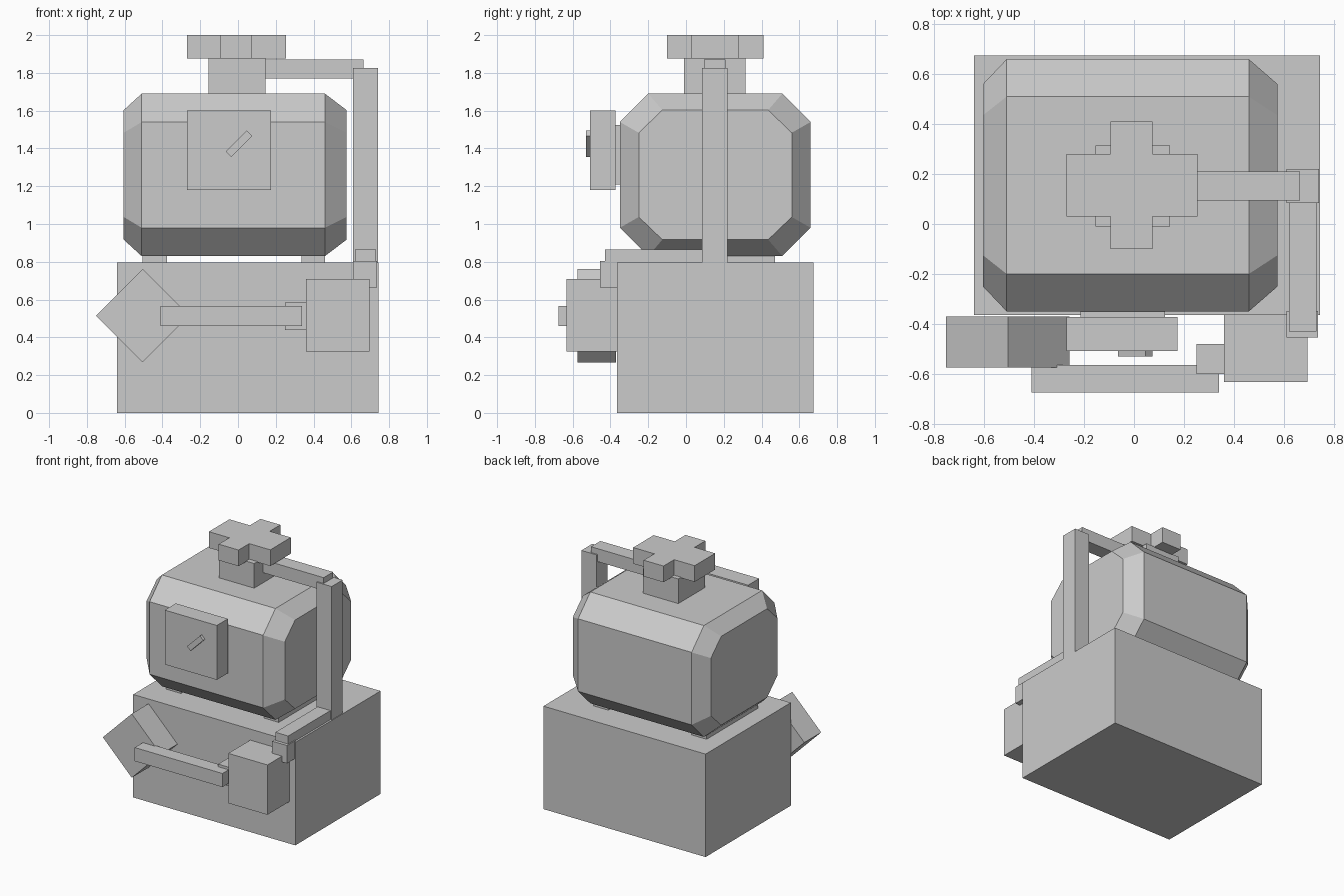
import bpy, bmesh, math
from mathutils import Matrix

default = bpy.data.objects.get("Cube")
if default:
    bpy.data.objects.remove(default, do_unlink=True)

grey = bpy.data.materials.new("plain_grey")
grey.use_nodes = True
grey.diffuse_color = (0.6, 0.6, 0.6, 1)
grey.node_tree.nodes["Principled BSDF"].inputs["Base Color"].default_value = (0.6, 0.6, 0.6, 1)


def finish(name, bm):
    bmesh.ops.recalc_face_normals(bm, faces=bm.faces)
    mesh = bpy.data.meshes.new(name)
    bm.to_mesh(mesh)
    bm.free()
    mesh.materials.append(grey)
    obj = bpy.data.objects.new(name, mesh)
    bpy.context.collection.objects.link(obj)
    return obj


def box(name, xs, ys, zs, turn=0):
    """Box from its x, y and z ranges, turned in degrees about its y axis."""
    bm = bmesh.new()
    bmesh.ops.create_cube(bm, size=1)
    size = [b - a for a, b in (xs, ys, zs)]
    centre = [(a + b) / 2 for a, b in (xs, ys, zs)]
    bm.transform(Matrix.Translation(centre)
                 @ Matrix.Rotation(math.radians(turn), 4, 'Y')
                 @ Matrix.Diagonal((*size, 1)))
    return finish(name, bm)


def octagon(bm, x, half_y, half_z, cut_y, cut_z, y=0.155, z=1.26):
    """Ring of a rectangle with cut corners, in the plane at x."""
    fy, fz = half_y - cut_y, half_z - cut_z
    corner = [(half_y, fz), (fy, half_z)]
    ring = []
    for sy, sz in ((1, 1), (-1, 1), (-1, -1), (1, -1)):
        pts = corner if sy * sz > 0 else corner[::-1]
        ring += [bm.verts.new((x, y + sy * a, z + sz * b)) for a, b in pts]
    return ring


# Tank: chamfered octagonal drum lying along x
bm = bmesh.new()
small, large = (0.405, 0.343, 0.125, 0.12), (0.505, 0.43, 0.15, 0.15)
rings = [octagon(bm, x, *dims) for x, dims in
         ((-0.605, small), (-0.51, large), (0.46, large), (0.575, small))]
for a, b in zip(rings, rings[1:]):
    for i in range(8):
        j = (i + 1) % 8
        bm.faces.new((a[i], a[j], b[j], b[i]))
bm.faces.new(rings[0])
bm.faces.new(rings[-1])
finish("tank", bm)

# Base and the two runners under the tank
box("base", (-0.64, 0.745), (-0.365, 0.675), (0, 0.795))
box("left_runner", (0.335, 0.46), (-0.16, 0.47), (0.79, 0.84))
box("right_runner", (-0.505, -0.375), (-0.16, 0.47), (0.79, 0.84))

# Valve on top: neck and cross-shaped handle as one extruded outline
box("valve_neck", (-0.155, 0.145), (-0.01, 0.315), (1.68, 1.88))
x0, x1, x2, x3 = -0.27, -0.095, 0.075, 0.255
y0, y1, y2, y3 = -0.1, 0.03, 0.28, 0.41
outline = [(x1, y0), (x2, y0), (x2, y1), (x3, y1), (x3, y2), (x2, y2),
           (x2, y3), (x1, y3), (x1, y2), (x0, y2), (x0, y1), (x1, y1)]
bm = bmesh.new()
face = bm.faces.new([bm.verts.new((x, y, 1.875)) for x, y in outline])
top = bmesh.ops.extrude_face_region(bm, geom=[face])["geom"]
bmesh.ops.translate(bm, vec=(0, 0, 0.125),
                    verts=[v for v in top if isinstance(v, bmesh.types.BMVert)])
finish("valve_handle", bm)

# Pipe from the valve down the left side to the front
box("pipe_top", (0.14, 0.665), (0.095, 0.21), (1.77, 1.87))
box("pipe_upright", (0.61, 0.74), (0.085, 0.22), (0.79, 1.825))
box("pipe_floor", (0.62, 0.73), (-0.43, 0.1), (0.79, 0.865))
box("pipe_drop", (0.61, 0.737), (-0.455, -0.348), (0.665, 0.803))

# Front fittings: pump box, outlet, connecting bar and diamond block
box("pump_box", (0.36, 0.695), (-0.633, -0.36), (0.325, 0.71))
box("pump_outlet", (0.25, 0.365), (-0.6, -0.48), (0.44, 0.585))
box("connecting_bar", (-0.41, 0.34), (-0.675, -0.565), (0.46, 0.565))
side = 0.247 * math.sqrt(2) / 2
box("diamond_block", (-0.505 - side, -0.505 + side), (-0.575, -0.37),
    (0.515 - side, 0.515 + side), 45)

# Gauge on the front of the tank
box("gauge_mount", (-0.215, 0.125), (-0.38, -0.34), (1.21, 1.525))
box("gauge", (-0.27, 0.175), (-0.508, -0.373), (1.18, 1.6))
box("gauge_needle", (-0.073, 0.083), (-0.53, -0.505), (1.405, 1.445), -45)
